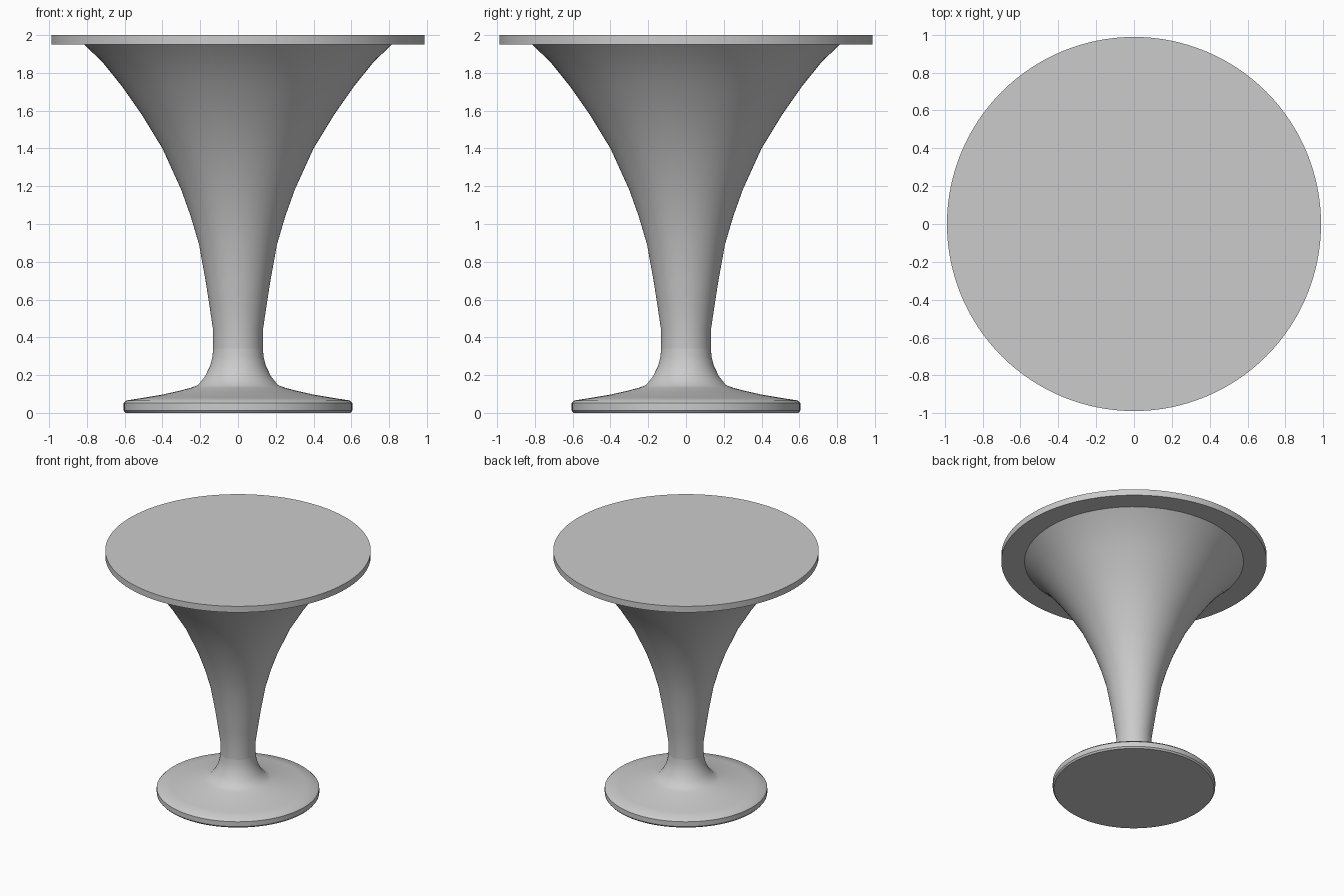
import bpy, bmesh, math
from mathutils import Vector

cube = bpy.data.objects.get("Cube")
if cube:
    bpy.data.objects.remove(cube, do_unlink=True)

grey = bpy.data.materials.new("light_grey")
grey.use_nodes = True
GREY = (0.6, 0.6, 0.6, 1)
grey.diffuse_color = GREY
grey.node_tree.nodes["Principled BSDF"].inputs["Base Color"].default_value = GREY


def lathe(name, profile, sides=96, angle=35):
    """Spin a (radius, height) profile about z; zero radii close the ends."""
    bm = bmesh.new()
    verts = [bm.verts.new((r, 0, z)) for r, z in profile]
    edges = [bm.edges.new(pair) for pair in zip(verts, verts[1:])]
    bmesh.ops.spin(bm, geom=verts + edges, cent=(0, 0, 0), axis=(0, 0, 1),
                   angle=math.tau, steps=sides, use_duplicate=False)
    bmesh.ops.remove_doubles(bm, verts=bm.verts, dist=0.0005)
    bmesh.ops.recalc_face_normals(bm, faces=bm.faces)
    mesh = bpy.data.meshes.new(name)
    bm.to_mesh(mesh)
    bm.free()
    mesh.materials.append(grey)
    obj = bpy.data.objects.new(name, mesh)
    bpy.context.collection.objects.link(obj)
    bpy.ops.object.select_all(action="DESELECT")
    obj.select_set(True)
    bpy.context.view_layer.objects.active = obj
    bpy.ops.object.shade_smooth_by_angle(angle=math.radians(angle))
    return obj


# Thin round top
lathe("table_top", [(0, 1.95), (0.988, 1.95), (0.988, 2), (0, 2)], sides=128)

# Flared trumpet column with a straight neck
lathe("column", [(0, 0.3), (0.132, 0.3), (0.132, 0.44), (0.15, 0.56), (0.17, 0.69),
                 (0.206, 0.89), (0.25, 1.04), (0.3, 1.18), (0.4, 1.4), (0.51, 1.58),
                 (0.615, 1.73), (0.72, 1.86), (0.815, 1.95), (0, 1.95)])

# Foot: rounded disc sweeping up to the neck
lathe("foot", [(0, 0), (0.595, 0), (0.605, 0.012), (0.605, 0.052), (0.59, 0.066),
               (0.5, 0.08), (0.4, 0.097), (0.31, 0.117), (0.25, 0.133), (0.212, 0.147),
               (0.175, 0.193), (0.147, 0.25), (0.135, 0.3), (0.132, 0.34), (0, 0.34)])
